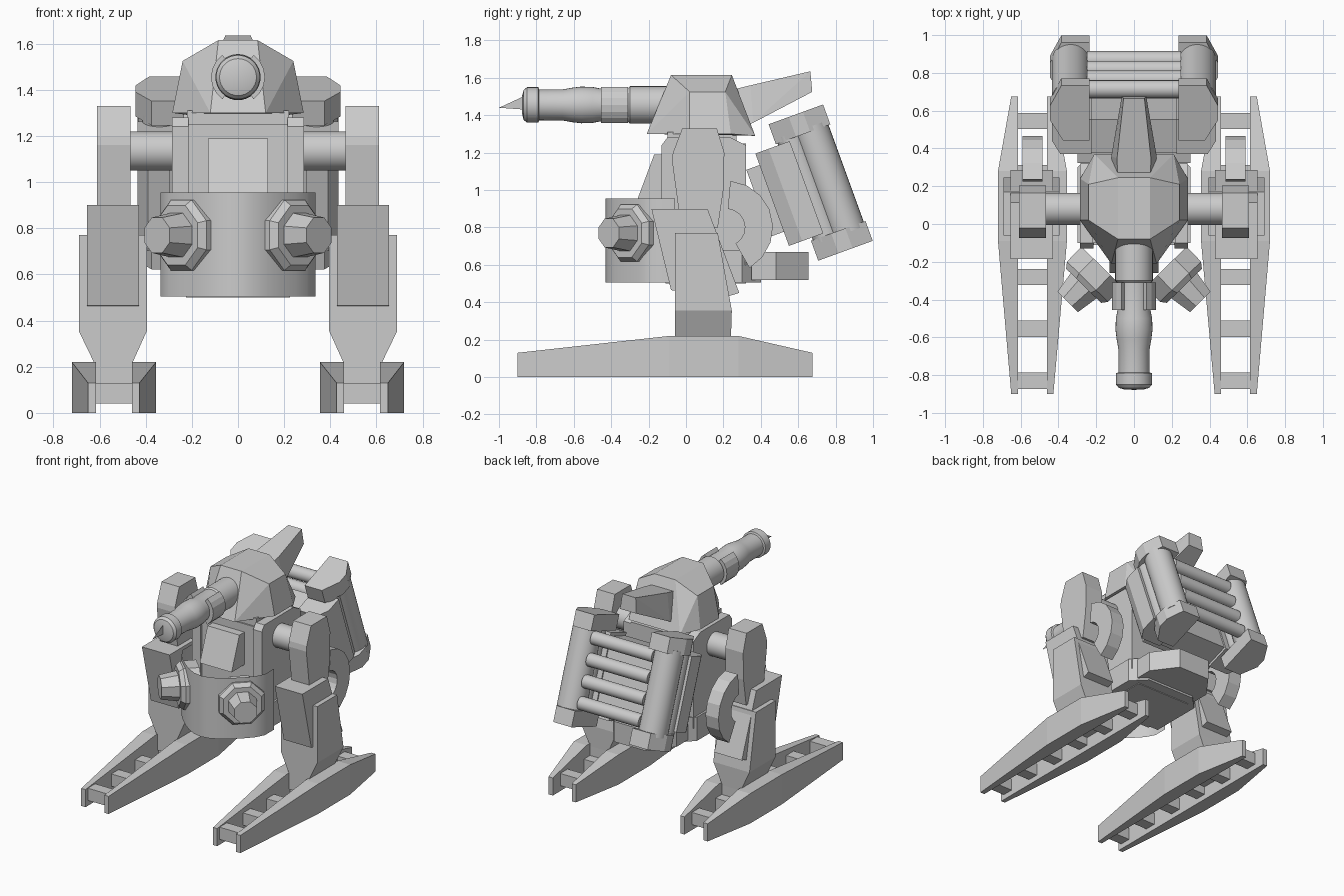
import bpy, bmesh
from math import sin, cos, radians, pi
from mathutils import Vector, Matrix

if "Cube" in bpy.data.objects:
    bpy.data.objects.remove(bpy.data.objects["Cube"])


def finish(name, bm, mirror=False, smooth=False, matrix=None):
    if matrix:
        bm.transform(matrix)
    bmesh.ops.recalc_face_normals(bm, faces=bm.faces[:])
    me = bpy.data.meshes.new(name)
    bm.to_mesh(me)
    bm.free()
    ob = bpy.data.objects.new(name, me)
    bpy.context.collection.objects.link(ob)
    if mirror:
        ob.modifiers.new("mirror", 'MIRROR')
    if smooth:
        bpy.context.view_layer.objects.active = ob
        bpy.ops.object.select_all(action='DESELECT')
        ob.select_set(True)
        bpy.ops.object.shade_smooth_by_angle(angle=radians(35))
    return ob


def prism(name, pts, axis, lo, hi, **kw):
    """Extrude a 2D outline along an axis."""
    bm = bmesh.new()

    def place(p, t):
        return {'x': (t, p[0], p[1]), 'y': (p[0], t, p[1]), 'z': (p[0], p[1], t)}[axis]
    a = [bm.verts.new(place(p, lo)) for p in pts]
    b = [bm.verts.new(place(p, hi)) for p in pts]
    n = len(pts)
    bm.faces.new(a)
    bm.faces.new(b[::-1])
    for i in range(n):
        j = (i + 1) % n
        bm.faces.new((a[i], b[i], b[j], a[j]))
    return finish(name, bm, **kw)


def box(name, x, y, z, **kw):
    return prism(name, [(x[0], y[0]), (x[1], y[0]), (x[1], y[1]), (x[0], y[1])], 'z', *z, **kw)


def hull(name, pts, both=False, **kw):
    bm = bmesh.new()
    for x, y, z in pts:
        for s in ((1, -1) if both else (1,)):
            bm.verts.new((s * x, y, z))
    res = bmesh.ops.convex_hull(bm, input=bm.verts[:])
    bmesh.ops.delete(bm, geom=[v for v in res["geom_interior"] if isinstance(v, bmesh.types.BMVert)],
                     context='VERTS')
    bmesh.ops.dissolve_limit(bm, angle_limit=radians(1), verts=bm.verts[:], edges=bm.edges[:])
    return finish(name, bm, **kw)


def cyl(name, a, b, r, r2=None, seg=32, turn=0, matrix=None, **kw):
    a, b = Vector(a), Vector(b)
    bm = bmesh.new()
    bmesh.ops.create_cone(bm, cap_ends=True, segments=seg, radius1=r, radius2=r if r2 is None else r2,
                          depth=(b - a).length)
    m = Matrix.Translation((a + b) / 2) @ (b - a).to_track_quat('Z', 'Y').to_matrix().to_4x4()
    m = m @ Matrix.Rotation(turn, 4, 'Z')
    return finish(name, bm, matrix=(matrix @ m) if matrix else m, **kw)


def arc(c, r0, r1, a0, a1, n):
    ang = [radians(a0 + (a1 - a0) * i / n) for i in range(n + 1)]
    return ([(c[0] + r1 * cos(t), c[1] + r1 * sin(t)) for t in ang] +
            [(c[0] + r0 * cos(t), c[1] + r0 * sin(t)) for t in reversed(ang)])


# Feet: two tapered rails joined by rungs
for side, inner, mid, tip in (("outer", .615, .72, .65), ("inner", .46, .355, .427)):
    pts = []
    for y, x, z in ((-.9, tip, .13), (-.09, mid, .22), (.28, mid, .22), (.675, tip, .13)):
        pts += [(xx, y, zz) for xx in (inner, x) for zz in (0, z)]
    hull("foot_rail_" + side, pts, mirror=True)
for i in range(6):
    y = -.83 + i * .275
    box("foot_rung", (.455, .62), (y - .043, y + .043), (.04, .13), mirror=True)
box("foot_bridge", (.455, .62), (-.06, .24), (.1, .22), mirror=True)

# Legs
hull("shin", [(x, y, z) for x in (.465, .615) for y in (-.06, .24) for z in (.2, .25)] +
     [(x, y, z) for x in (.395, .69) for y, z in ((-.06, .355), (.245, .355), (-.06, .77), (.17, .77))],
     mirror=True)
prism("knee_guard", [(-.185, .9), (.115, .9), (.285, .45), (.22, .43), (-.08, .465)], 'x', .43, .655, mirror=True)
prism("thigh", [(-.02, 1.33), (.165, 1.33), (.205, 1.2), (.2, 1.0), (.17, .8), (0, .8), (-.04, .9), (-.075, 1.16),
                (-.07, 1.2)], 'x', .465, .61, mirror=True)
prism("knee_arc", arc((.215, .8), .1, .25, 85, -60, 7), 'x', .485, .59, mirror=True)
cyl("hip_axle", (.2, .08, 1.135), (.5, .08, 1.135), .085, mirror=True, smooth=True)

# Body: open curved chin shield, torso, window, hips
bm = bmesh.new()
half = [(.335, -.06), (.335, -.165), (.3, -.23), (.25, -.285), (.19, -.34), (.13, -.385), (.065, -.418), (0, -.43)]
prev = None
for x, y in half + [(-x, y) for x, y in reversed(half[:-1])]:
    cur = [bm.verts.new((x, y, z)) for z in (.505, .955)]
    if prev:
        bm.faces.new((prev[0], cur[0], cur[1], prev[1]))
    prev = cur
finish("chin_shield", bm, smooth=True)
box("torso", (-.225, .225), (-.11, .32), (.5, 1.25))
prism("torso_side", [(-.13, .6), (-.13, 1.24), (-.1, 1.28), (.24, 1.28), (.32, 1.24), (.32, .6)],
      'x', .215, .285, mirror=True)
prism("window", [(-.26, .95), (-.17, 1.19), (-.1, 1.19), (-.1, .95)], 'x', -.13, .13)
prism("hips", [(-.3, -.1), (.3, -.1), (.3, .3), (.2, .4), (-.2, .4), (-.3, .3)], 'z', .505, .68)
prism("tail_plate", [(-.26, .35), (.26, .35), (.26, .48), (.13, .655), (-.13, .655), (-.26, .48)], 'z', .52, .67)
box("neck", (-.22, .22), (-.1, .27), (1.23, 1.31))

# Lamps angled outward through the shield
d = Vector((.7, -.714, 0))
c = Vector((.26, -.32, .77))
cyl("lamp_ring", c - d * .13, c - d * .02, .165, seg=8, turn=pi / 8, mirror=True)
cyl("lamp_rim", c - d * .02, c + d * .01, .165, .14, seg=8, turn=pi / 8, mirror=True)
cyl("lamp_nose", c, c + d * .13, .105, .083, seg=8, turn=pi / 8, mirror=True)

# Turret and tail fin
hull("turret", [(.12, -.21, 1.3), (.285, .02, 1.3), (.285, .24, 1.3), (.21, .37, 1.29),
                (.24, .02, 1.525), (.24, .21, 1.525), (.085, -.08, 1.615), (.085, .245, 1.615)], both=True)
hull("turret_fin", [(.085, .22, 1.53), (.12, .22, 1.3), (.09, .345, 1.56), (.12, .36, 1.36),
                    (.055, .665, 1.635), (.065, .675, 1.525)], both=True)

# Gun: lathed barrel, clamps, sight blade
profile = [(0, -.878), (.05, -.876), (.08, -.868), (.095, -.85), (.095, -.79), (.082, -.785), (.083, -.66),
           (.092, -.61), (.098, -.56), (.096, -.5), (.088, -.46), (.09, -.31), (.1, -.3), (.1, -.05), (0, -.05)]
bm = bmesh.new()
vs = [bm.verts.new((r, y, 1.455)) for r, y in profile]
es = [bm.edges.new(p) for p in zip(vs, vs[1:])]
bmesh.ops.spin(bm, geom=vs + es, cent=(0, 0, 1.455), axis=(0, 1, 0), angle=2 * pi, steps=32)
bmesh.ops.remove_doubles(bm, verts=bm.verts[:], dist=.0005)
finish("gun_barrel", bm, smooth=True)
prism("gun_clamp", arc((0, 1.455), .08, .117, -55, 55, 6), 'y', -.455, -.31, mirror=True)
prism("sight_blade", [(-1, 1.44), (-.87, 1.5), (-.86, 1.43)], 'x', -.0005, .0005)

# Rear radiator pack, built upright then tilted back
tilt = Matrix.Translation((0, .72, 1.04)) @ Matrix.Rotation(radians(20), 4, 'X')
cap = [(.235, -.155), (.375, -.155), (.445, -.04), (.445, .04), (.385, .155), (.235, .155)]
for nm, lo, hi in (("top", .275, .388), ("bottom", -.388, -.275)):
    prism("radiator_cap_" + nm, cap, 'z', lo, hi, mirror=True, matrix=tilt)
for nm, x, y, r in (("main", .335, .045, .1), ("slim", .34, -.07, .075)):
    cyl("radiator_tank_" + nm, (x, y, -.3), (x, y, .3), r, mirror=True, smooth=True, matrix=tilt)
for i in range(4):
    h = -.225 + .15 * i
    cyl("radiator_tube", (-.25, .075, h), (.25, .075, h), .048, seg=20, smooth=True, matrix=tilt)
prism("radiator_bracket", [(.225, -.275), (.39, -.275), (.435, -.2), (.435, -.08), (.225, -.08)],
      'z', -.26, .265, mirror=True, matrix=tilt)
box("radiator_plate", (-.24, .24), (-.275, -.09), (-.24, .24), matrix=tilt)
box("radiator_mount", (-.3, .3), (-.35, -.27), (-.18, .2), matrix=tilt)
